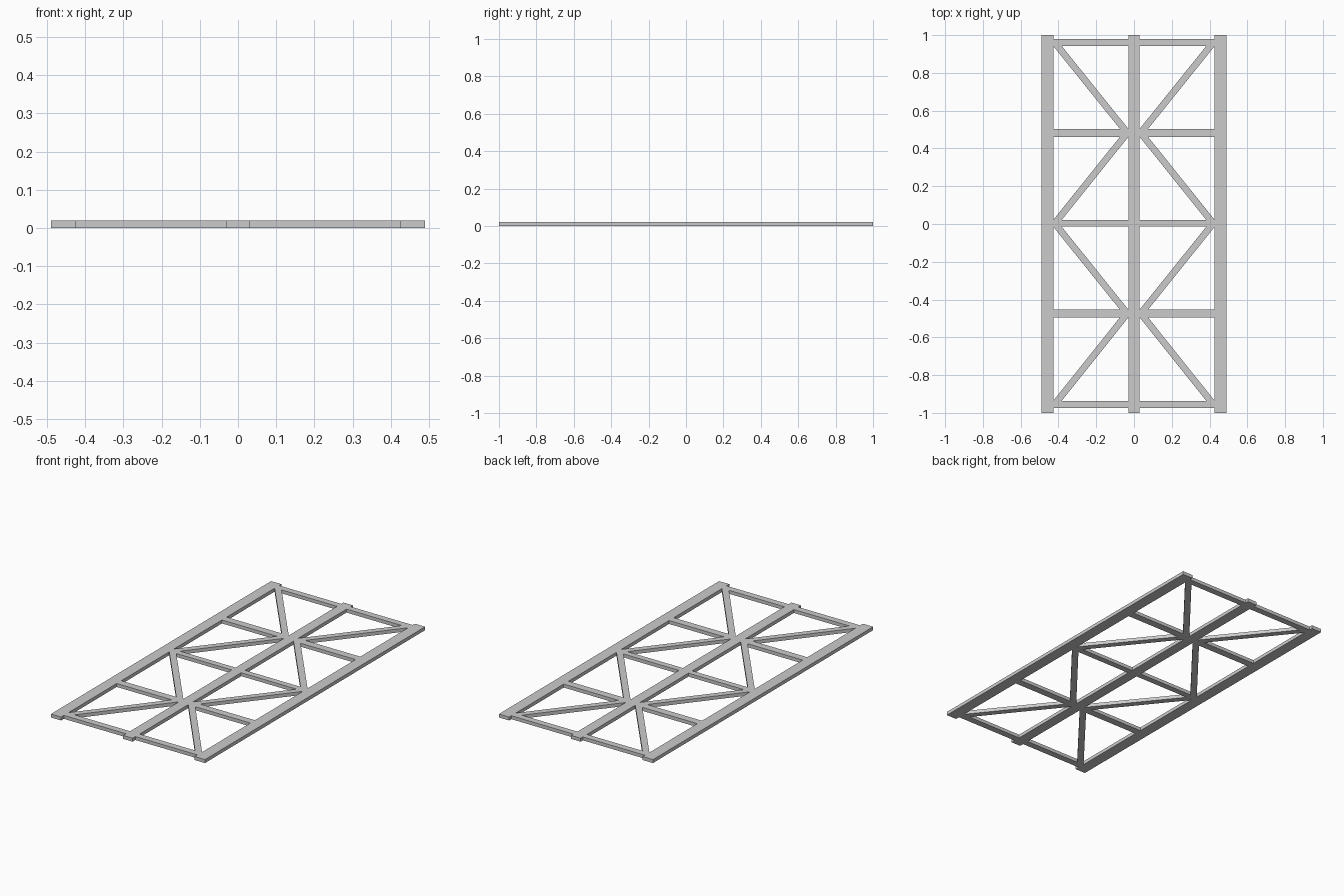
import bpy

if "Cube" in bpy.data.objects:
    bpy.data.objects.remove(bpy.data.objects["Cube"])

H = 0.02  # panel thickness


def prism(name, outline):
    """Extrude a counter-clockwise outline from z = 0 to z = H."""
    n = len(outline)
    verts = [(x, y, z) for z in (0, H) for x, y in outline]
    faces = [tuple(reversed(range(n))), tuple(range(n, 2 * n))]
    faces += [(i, (i + 1) % n, n + (i + 1) % n, n + i) for i in range(n)]
    mesh = bpy.data.meshes.new(name)
    mesh.from_pydata(verts, [], faces)
    obj = bpy.data.objects.new(name, mesh)
    bpy.context.collection.objects.link(obj)
    return obj


def bar(name, x0, x1, y0, y1):
    return prism(name, [(x0, y0), (x1, y0), (x1, y1), (x0, y1)])


# Long rails
RAIL_IN, RAIL_OUT, MID = 0.425, 0.49, 0.03
bar("left_rail", -RAIL_OUT, -RAIL_IN, -1, 1)
bar("right_rail", RAIL_IN, RAIL_OUT, -1, 1)
bar("centre_rail", -MID, MID, -1, 1)

# Cross bars (y ranges, front to back), one piece each side of the centre rail
levels = [(-0.975, -0.937), (-0.495, -0.453), (-0.014, 0.021),
          (0.461, 0.504), (0.943, 0.98)]
for i, (y0, y1) in enumerate(levels):
    bar(f"cross_bar_left_{i}", -RAIL_IN, -MID, y0, y1)
    bar(f"cross_bar_right_{i}", MID, RAIL_IN, y0, y1)

# Diagonal braces, zigzagging between outer corners and the centre rail
W = 0.0225   # half width measured along x
OUT, INN = RAIL_IN - W + 0.003, MID + W
for i in range(4):
    y0, y1 = levels[i][1], levels[i + 1][0]
    a, b = (OUT, INN) if i % 2 == 0 else (INN, OUT)
    for side, s in (("left", -1), ("right", 1)):
        prism(f"diagonal_brace_{side}_{i}",
              [(s * a - W, y0), (s * a + W, y0), (s * b + W, y1), (s * b - W, y1)])
